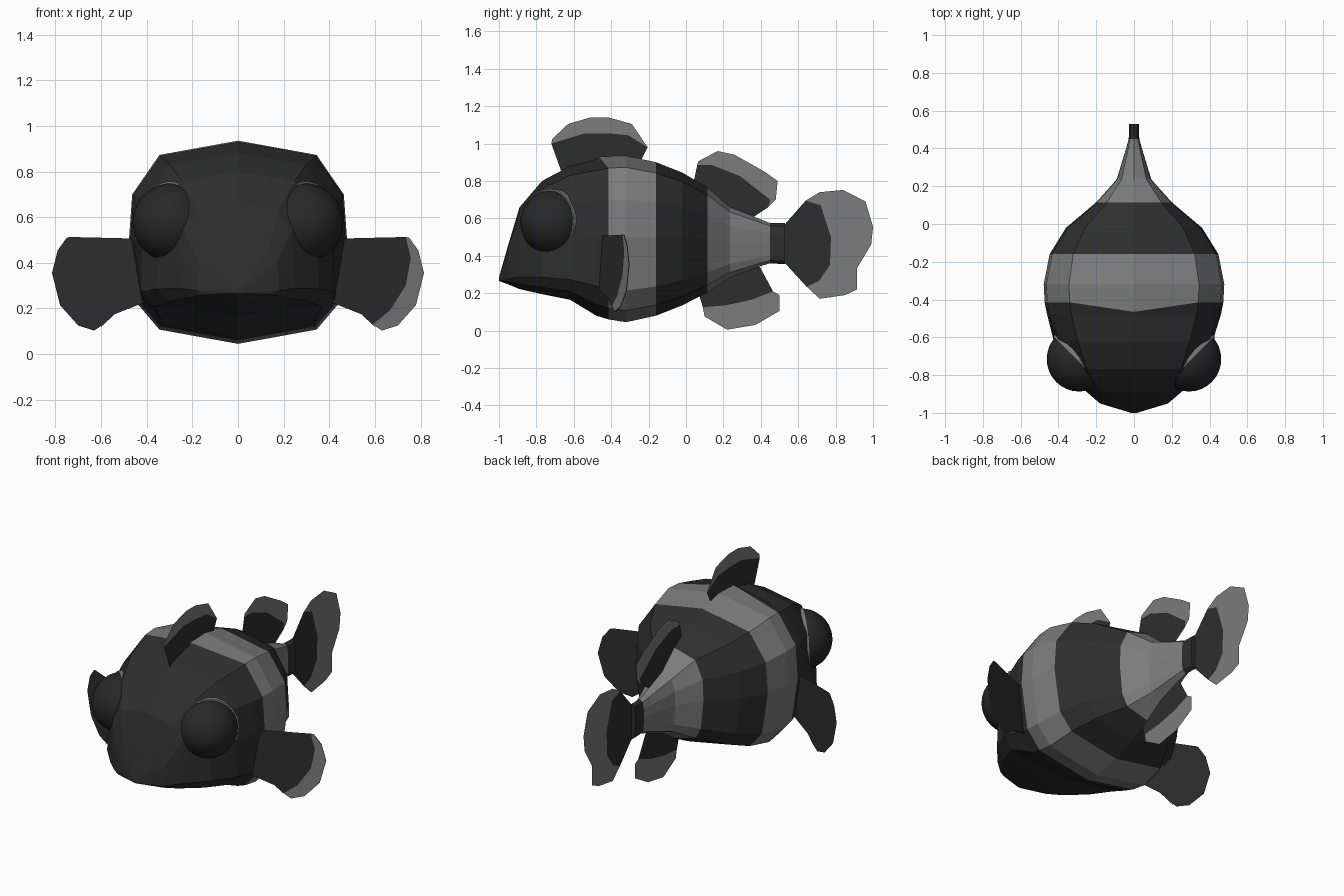
import bpy, bmesh, math
from mathutils import Vector, Matrix

if "Cube" in bpy.data.objects:
    bpy.data.objects.remove(bpy.data.objects["Cube"])


def material(name, v):
    m = bpy.data.materials.new(name)
    m.diffuse_color = (v, v, v, 1)
    m.use_nodes = True
    m.node_tree.nodes["Principled BSDF"].inputs["Base Color"].default_value = m.diffuse_color
    return m


DARK = material("charcoal", 0.027)
LIGHT = material("mid grey", 0.2)
EYE = material("eye black", 0.021)


def mesh_object(name, verts, faces, mats, indices):
    me = bpy.data.meshes.new(name)
    me.from_pydata(verts, [], faces)
    for m in mats:
        me.materials.append(m)
    for p, i in zip(me.polygons, indices):
        p.material_index = i
    ob = bpy.data.objects.new(name, me)
    bpy.context.collection.objects.link(ob)
    return ob


# Body: half cross-sections (fraction of half width, fraction of height)
ROUND = [(0, 1), (.72, .93), (.97, .735), (1, .51), (.91, .19), (.72, .07), (0, 0)]
CHIN = [(0, 1), (.70, .93), (.93, .72), (.98, .45), (1, .15), (.86, .06), (0, 0)]
# y, half width, top z, bottom z, light stripe behind this station
STATIONS = [
    (-1.0, .015, .285, .265, 0), (-.95, .18, .46, .247, 0), (-.89, .25, .66, .222, 0),
    (-.77, .355, .80, .195, 0), (-.62, .425, .88, .165, 0), (-.48, .46, .915, .08, 0),
    (-.415, .473, .93, .06, 1), (-.32, .478, .935, .045, 1), (-.16, .447, .90, .08, 0),
    (-.02, .36, .845, .135, 0), (.115, .20, .765, .205, 1), (.235, .092, .66, .285, 1),
    (.40, .042, .595, .345, 1), (.45, .028, .575, .36, 0), (.53, .026, .575, .355, 0)]


def build_body():
    verts, faces, idx = [], [], []
    for y, w, top, bot, _ in STATIONS:
        half = CHIN if y < -.6 else ROUND
        pts = half + [(-u, v) for u, v in reversed(half[1:-1])]
        for k, (u, v) in enumerate(pts):
            dy = -.05 if (k == 0 and y == -.415) else 0   # stripe peak on the back
            verts.append((u * w, y + dy, bot + v * (top - bot)))
    n = 12
    for s in range(len(STATIONS) - 1):
        for k in range(n):
            a, b = s * n + k, s * n + (k + 1) % n
            faces.append((a, b, b + n, a + n))
            idx.append(STATIONS[s][4])
    faces += [tuple(range(n)), tuple(range(len(verts) - n, len(verts)))]
    idx += [0, 0]
    ob = mesh_object("body", verts, faces, [DARK, LIGHT], idx)
    bm = bmesh.new()
    bm.from_mesh(ob.data)
    bmesh.ops.recalc_face_normals(bm, faces=bm.faces)
    bm.to_mesh(ob.data)
    bm.free()


build_body()


# Fins: thin sheets with a dark web and a light rim
def fin(name, base, inner, outer, place, rim=1):
    pts = base + inner + outer
    nb, ni, no = len(base), len(inner), len(outer)
    web = tuple(range(nb + ni))
    # the rim starts and ends on the ends of the inner line
    edge = tuple(range(nb, nb + ni)) + tuple(reversed(range(nb + ni, nb + ni + no)))
    mesh_object(name, [place(a, b) for a, b in pts], [web, edge], [DARK, LIGHT], [0, rim])


def upright(y, z):
    return (0, y, z)


fin("front_back_fin", [(-.245, .90), (-.43, .85), (-.62, .83), (-.67, .86)],
    [(-.72, 1.0), (-.54, 1.055), (-.42, 1.055), (-.31, 1.045), (-.205, .98)],
    [(-.715, 1.025), (-.63, 1.105), (-.51, 1.14), (-.415, 1.14), (-.29, 1.105)], upright)
fin("rear_back_fin", [(.35, .60), (.22, .63), (.10, .73), (.04, .79)],
    [(.06, .885), (.14, .885), (.29, .825), (.45, .70), (.44, .66)],
    [(.065, .905), (.17, .96), (.26, .94), (.42, .85), (.49, .80), (.48, .70)], upright)
fin("belly_fin", [(.395, .34), (.30, .34), (.15, .27), (.07, .19)],
    [(.09, .125), (.21, .135), (.35, .165), (.465, .21)],
    [(.10, .075), (.22, .005), (.37, .03), (.50, .105), (.50, .19)], upright)
fin("tail_fin", [(.64, .24), (.53, .36), (.50, .46), (.53, .57)],
    [(.64, .695), (.72, .67), (.775, .50), (.77, .35), (.71, .265), (.645, .235)],
    [(.715, .74), (.84, .752), (.96, .69), (1.0, .555), (.99, .46), (.915, .335),
     (.915, .22), (.85, .19), (.715, .17)], upright)


# Side fins: swept backwards; the right one has a light rim on its front only
def side_place(sign, dy):
    return lambda x, z: (sign * x, -.465 + dy + (x - .42) * .40, z)


SIDE = ([(.615, .105), (.54, .175), (.40, .23), (.40, .505)],
        [(.735, .513), (.757, .42), (.735, .30), (.665, .19), (.575, .137)],
        [(.75, .51), (.79, .455), (.815, .355), (.78, .215), (.70, .125), (.63, .103)])
base, inner, outer = SIDE
inner = inner[:-1] + [(.59, .13)]
fin("right_side_fin_front", base, inner, outer, side_place(1, 0), 1)
fin("right_side_fin_back", base, inner, outer, side_place(1, .005), 0)
fin("left_side_fin", base, inner, outer, side_place(-1, 0), 0)

# Eyes: dark ball in a light round socket, turned 45 degrees outwards
for sign, side in ((1, "right"), (-1, "left")):
    out = Vector((sign * .72, -.69, .04)).normalized()
    turn = out.to_track_quat('Z', 'Y').to_matrix().to_4x4()
    centre = Vector((sign * .29, -.715, .577))

    bm = bmesh.new()
    bmesh.ops.create_cone(bm, cap_ends=True, segments=20, radius1=.192, radius2=.180,
                          depth=.10, matrix=Matrix.Translation(centre - out * .03) @ turn)
    me = bpy.data.meshes.new(side + "_eye_socket")
    bm.to_mesh(me)
    bm.free()
    me.materials.append(LIGHT)
    bpy.context.collection.objects.link(bpy.data.objects.new(side + "_eye_socket", me))

    bm = bmesh.new()
    bmesh.ops.create_uvsphere(bm, u_segments=28, v_segments=16, radius=.172,
                              matrix=Matrix.Translation(centre) @ turn)
    for f in bm.faces:
        f.smooth = True
    me = bpy.data.meshes.new(side + "_eye")
    bm.to_mesh(me)
    bm.free()
    me.materials.append(EYE)
    bpy.context.collection.objects.link(bpy.data.objects.new(side + "_eye", me))
